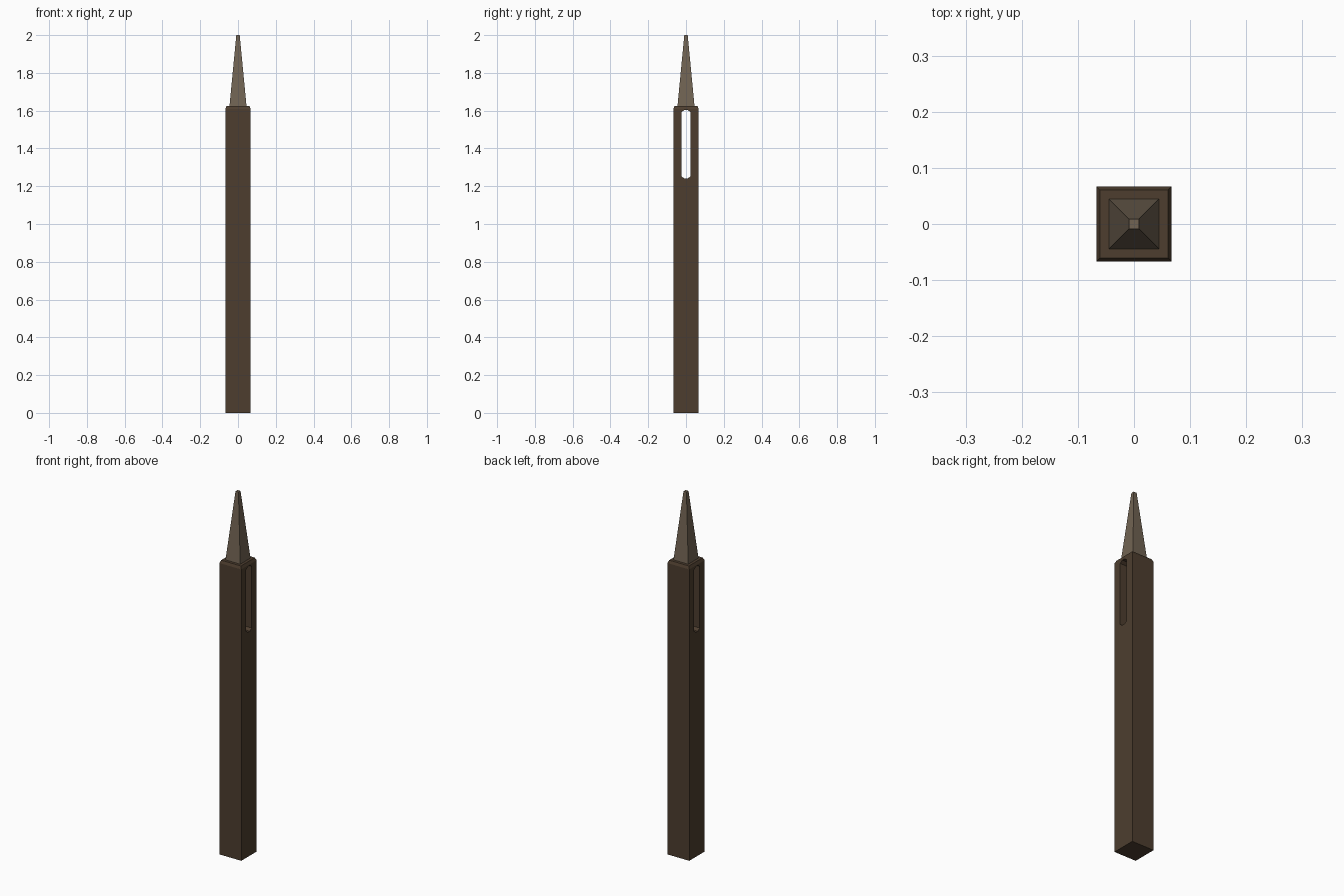
import bpy, bmesh

if "Cube" in bpy.data.objects:
    bpy.data.objects.remove(bpy.data.objects["Cube"])


def material(name, color):
    m = bpy.data.materials.new(name)
    m.diffuse_color = (*color, 1)
    m.use_nodes = True
    m.node_tree.nodes["Principled BSDF"].inputs["Base Color"].default_value = m.diffuse_color
    return m


def add_object(name, bm, mat=None):
    bmesh.ops.recalc_face_normals(bm, faces=bm.faces)
    me = bpy.data.meshes.new(name)
    bm.to_mesh(me)
    bm.free()
    if mat:
        me.materials.append(mat)
    ob = bpy.data.objects.new(name, me)
    bpy.context.collection.objects.link(ob)
    return ob


def square_loft(name, rings, mat):
    """Stack of square rings given as (half width, z), capped at both ends."""
    bm = bmesh.new()
    loops = [[bm.verts.new((sx * h, sy * h, z))
              for sx, sy in ((-1, -1), (1, -1), (1, 1), (-1, 1))]
             for h, z in rings]
    for a, b in zip(loops, loops[1:]):
        for i in range(4):
            j = (i + 1) % 4
            bm.faces.new((a[i], a[j], b[j], b[i]))
    bm.faces.new(loops[0][::-1])
    bm.faces.new(loops[-1])
    return add_object(name, bm, mat)


wood = material("dark_wood", (0.075, 0.048, 0.028))
tip_mat = material("pale_tip", (0.165, 0.125, 0.085))

# Square post with a chamfered top rim
post = square_loft("post", [(0.067, 0), (0.067, 1.61), (0.0605, 1.625)], wood)

# Tapered square spike with a small flat tip
square_loft("spike", [(0.045, 1.625), (0.009, 2.0)], tip_mat)

# Slot through the post along x, with chamfered ends
bm = bmesh.new()
profile = [(-0.024, 1.252), (-0.008, 1.24), (0.008, 1.24), (0.024, 1.252),
           (0.024, 1.592), (0.008, 1.604), (-0.008, 1.604), (-0.024, 1.592)]
face = bm.faces.new([bm.verts.new((-0.1, y, z)) for y, z in profile])
ext = bmesh.ops.extrude_face_region(bm, geom=[face])
bmesh.ops.translate(bm, vec=(0.2, 0, 0),
                    verts=[g for g in ext["geom"] if isinstance(g, bmesh.types.BMVert)])
cutter = add_object("slot_cutter", bm, wood)
cutter.hide_render = True
cutter.hide_viewport = True

cut = post.modifiers.new("slot", 'BOOLEAN')
cut.operation = 'DIFFERENCE'
cut.solver = 'EXACT'
cut.object = cutter
